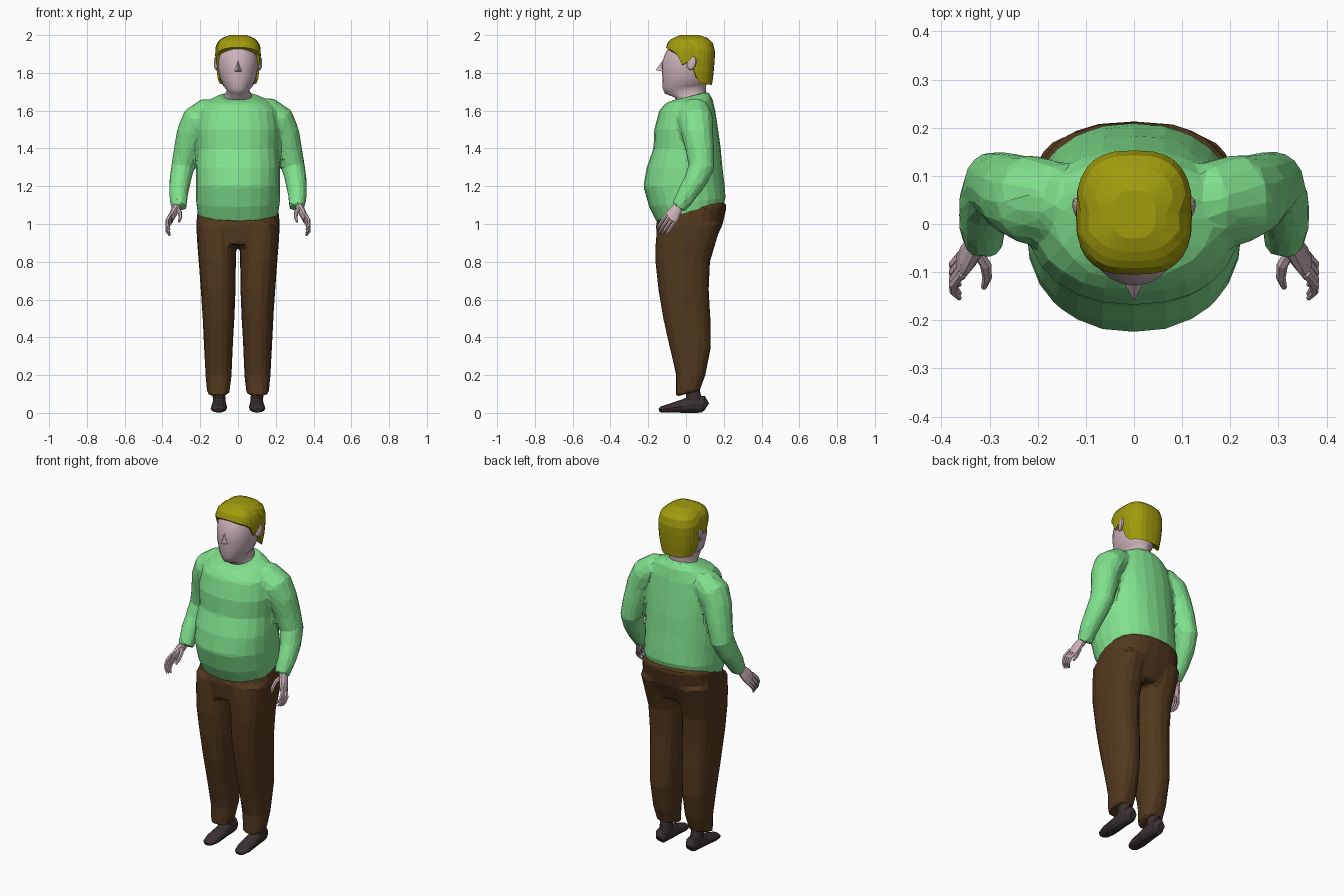
import bpy, bmesh, math
from mathutils import Vector


def material(name, rgb):
    m = bpy.data.materials.new(name)
    m.diffuse_color = (*rgb, 1)
    return m


HAIR = material("olive_hair", (0.36, 0.33, 0.004))
SKIN = material("pale_skin", (0.60, 0.45, 0.49))
GREEN = material("green_knit", (0.22, 0.76, 0.27))
BROWN = material("brown_cloth", (0.085, 0.04, 0.013))
DARK = material("dark_shoe", (0.042, 0.03, 0.031))


def skin_rings(bm, rings):
    """Join closed rings of points into a capped tube."""
    vs = [[bm.verts.new(p) for p in r] for r in rings]
    n = len(vs[0])
    for a, b in zip(vs, vs[1:]):
        for i in range(n):
            j = (i + 1) % n
            bm.faces.new((a[i], a[j], b[j], b[i]))
    for r in (vs[0], vs[-1]):
        c = bm.verts.new(sum((v.co for v in r), Vector()) / n)
        for i in range(n):
            bm.faces.new((r[i], r[(i + 1) % n], c))


def power(v, e):
    return math.copysign(abs(v) ** (2 / e), v)


def loft(bm, rings, n=20, e=2.0):
    """Rings: x min, x max, y front, y back, z front, z back."""
    out = []
    for x0, x1, yf, yb, zf, zb in rings:
        r = []
        for i in range(n):
            a = 2 * math.pi * i / n
            c, s = power(math.cos(a), e), power(math.sin(a), e)
            r.append(Vector(((x0 + x1) / 2 + c * (x1 - x0) / 2,
                             (yf + yb) / 2 + s * (yb - yf) / 2,
                             (zf + zb) / 2 + s * (zb - zf) / 2)))
        out.append(r)
    skin_rings(bm, out)


def tube(bm, path, n=10, side=1):
    """Path points: x, y, z, radius across, radius in depth."""
    pts = [Vector((p[0] * side, p[1], p[2])) for p in path]
    out = []
    for k, p in enumerate(pts):
        t = (pts[min(k + 1, len(pts) - 1)] - pts[max(k - 1, 0)]).normalized()
        u = Vector((1, 0, 0)) - t * t.x
        u.normalize()
        v = t.cross(u)
        out.append([p + u * math.cos(2 * math.pi * i / n) * path[k][3]
                    + v * math.sin(2 * math.pi * i / n) * path[k][4] for i in range(n)])
    skin_rings(bm, out)


def finish(bm, name, mat, mirror=False, cloth=None, smooth=False):
    bmesh.ops.recalc_face_normals(bm, faces=bm.faces)
    me = bpy.data.meshes.new(name)
    bm.to_mesh(me)
    bm.free()
    me.materials.append(mat)
    for p in me.polygons:
        p.use_smooth = smooth
    ob = bpy.data.objects.new(name, me)
    bpy.context.collection.objects.link(ob)
    if mirror:
        m = ob.modifiers.new("mirror", 'MIRROR')
        m.use_mirror_merge = False
    if cloth:  # fuse the overlapping pieces, then facet the cloth
        m = ob.modifiers.new("fuse", 'REMESH')
        m.mode = 'VOXEL'
        m.voxel_size = 0.012
        m = ob.modifiers.new("soften", 'SMOOTH')
        m.factor, m.iterations = 0.5, 4
        m = ob.modifiers.new("facet", 'DECIMATE')
        m.ratio = cloth
    return ob


# Shirt: torso plus both sleeves
bm = bmesh.new()
torso = [(.212, -.155, .195, 1.01, 1.085), (.222, -.195, .21, 1.09, 1.14),
         (.224, -.226, .205, 1.2, 1.2), (.224, -.208, .193, 1.3, 1.3),
         (.215, -.172, .184, 1.4, 1.4), (.22, -.168, .17, 1.5, 1.5),
         (.205, -.142, .155, 1.6, 1.6), (.165, -.112, .14, 1.635, 1.665),
         (.105, -.088, .118, 1.65, 1.7)]
loft(bm, [(-r[0], *r) for r in torso], 24, 2.2)
sleeve = [(.10, .035, 1.595, .07, .075), (.16, .045, 1.59, .08, .085),
          (.215, .05, 1.55, .085, .095), (.248, .06, 1.48, .078, .085),
          (.272, .075, 1.39, .068, .076), (.293, .082, 1.3, .062, .07),
          (.308, .045, 1.22, .057, .06), (.315, .0, 1.15, .05, .052),
          (.312, -.04, 1.085, .043, .042)]
for s in (1, -1):
    tube(bm, sleeve, 14, s)
finish(bm, "shirt", GREEN, cloth=0.05)

# Trousers: hips plus both legs
bm = bmesh.new()
hips = [(.208, -.15, .145, .89, .89), (.222, -.16, .195, 1.0, 1.0),
        (.214, -.14, .217, 1.05, 1.1), (.19, -.12, .18, 1.09, 1.13)]
loft(bm, [(-r[0], *r) for r in hips], 24, 2.4)
leg = [(.045, .163, -.055, .075, .085, .12), (.034, .172, -.053, .103, .2, .2),
       (.028, .18, -.088, .133, .35, .35), (.019, .187, -.122, .13, .5, .5),
       (.013, .197, -.147, .122, .65, .65), (.011, .208, -.163, .128, .8, .8),
       (.008, .216, -.162, .158, .9, .9), (.0, .222, -.155, .19, 1.0, 1.0)]
for s in (1, -1):
    loft(bm, [(min(r[0] * s, r[1] * s), max(r[0] * s, r[1] * s), *r[2:]) for r in leg], 18, 2.4)
finish(bm, "trousers", BROWN, cloth=0.035)

# Head and neck
bm = bmesh.new()
head = [(.085, -.045, .105, 1.6, 1.62), (.074, -.058, .105, 1.67, 1.69),
        (.058, -.112, .105, 1.69, 1.73), (.078, -.124, .11, 1.72, 1.74),
        (.095, -.125, .12, 1.77, 1.77), (.104, -.128, .125, 1.81, 1.81),
        (.106, -.128, .13, 1.85, 1.85), (.106, -.112, .13, 1.9, 1.9),
        (.095, -.088, .12, 1.94, 1.94), (.06, -.05, .08, 1.97, 1.97)]
loft(bm, [(-r[0], *r) for r in head], 24, 2.0)
finish(bm, "head", SKIN, smooth=True)

# Nose
bm = bmesh.new()
bridge, tip = bm.verts.new((0, -.124, 1.865)), bm.verts.new((0, -.16, 1.815))
lt, rt = bm.verts.new((-.023, -.118, 1.805)), bm.verts.new((.023, -.118, 1.805))
for f in ((bridge, lt, tip), (bridge, tip, rt), (tip, lt, rt), (bridge, rt, lt)):
    bm.faces.new(f)
finish(bm, "nose", SKIN)

# Ears
bm = bmesh.new()
bmesh.ops.create_uvsphere(bm, u_segments=10, v_segments=6, radius=1)
for v in bm.verts:
    v.co = Vector((.115 + v.co.x * .012 + v.co.y * .006, .03 + v.co.y * .025 + v.co.z * .006,
                   1.852 + v.co.z * .037))
finish(bm, "ears", SKIN, mirror=True)


# Hair: a cap whose lower edge follows the hairline
def lerp(table, x):
    for a, b in zip(table, table[1:]):
        if x <= b[0]:
            t = max(0, (x - a[0]) / (b[0] - a[0]))
            return [p + (q - p) * t for p, q in zip(a[1:], b[1:])]
    return list(table[-1][1:])


outline = [(1.73, .102, -.1, .137), (1.8, .115, -.106, .146), (1.88, .121, -.108, .153),
           (1.93, .12, -.107, .153), (1.965, .108, -.095, .14), (1.985, .085, -.07, .115),
           (2.0, .045, -.03, .07)]
hairline = [(-.11, 1.937), (-.09, 1.925), (-.05, 1.905), (-.03, 1.84), (.0, 1.85),
            (.03, 1.87), (.05, 1.79), (.08, 1.745), (.16, 1.735)]
bm = bmesh.new()
rings = []
for t in (0, .25, .5, .68, .84, .94, 1):
    ring = []
    for i in range(28):
        a = 2 * math.pi * i / 28
        c, s = power(math.cos(a), 2.7), power(math.sin(a), 2.7)
        low = lerp(hairline, .0225 + s * .13)[0]
        z = low + (2.0 - low) * t
        hw, yf, yb = lerp(outline, z)
        ring.append(Vector((c * hw, (yf + yb) / 2 + s * (yb - yf) / 2, z)))
    rings.append(ring)
skin_rings(bm, rings)
finish(bm, "hair", HAIR)

# Hands: palm, thumb and four curled fingers
bm = bmesh.new()
tube(bm, [(.315, -.025, 1.12, .025, .028), (.328, -.045, 1.085, .022, .028),
          (.346, -.068, 1.05, .018, .038), (.358, -.085, 1.02, .013, .037)], 10)
tube(bm, [(.33, -.05, 1.085, .012, .014), (.308, -.085, 1.062, .012, .012),
          (.305, -.112, 1.035, .01, .01), (.312, -.132, 1.012, .006, .006)], 6)
for k in (-1.5, -.5, .5, 1.5):
    y, z, g = -.082 - .014 * k, 1.03 + .013 * k, 1 - .08 * abs(k - .5)
    tube(bm, [(.357, y, z, .01, .01), (.375, y - .025 * g, z - .035 * g, .01, .009),
              (.374, y - .042 * g, z - .062 * g, .009, .008),
              (.362, y - .056 * g, z - .085 * g, .005, .005)], 6)
finish(bm, "hands", SKIN, mirror=True)

# Shoes with ankles
bm = bmesh.new()
tube(bm, [(.098, .11, .032, .02, .022), (.098, .09, .045, .034, .045),
          (.099, .04, .048, .036, .048), (.1, -.02, .035, .041, .035),
          (.102, -.09, .024, .043, .023), (.103, -.13, .018, .032, .017),
          (.103, -.143, .014, .018, .009)], 12)
tube(bm, [(.099, .05, .04, .034, .045), (.101, .038, .1, .033, .038),
          (.102, .03, .18, .035, .038)], 12)
finish(bm, "shoes", DARK, mirror=True)
